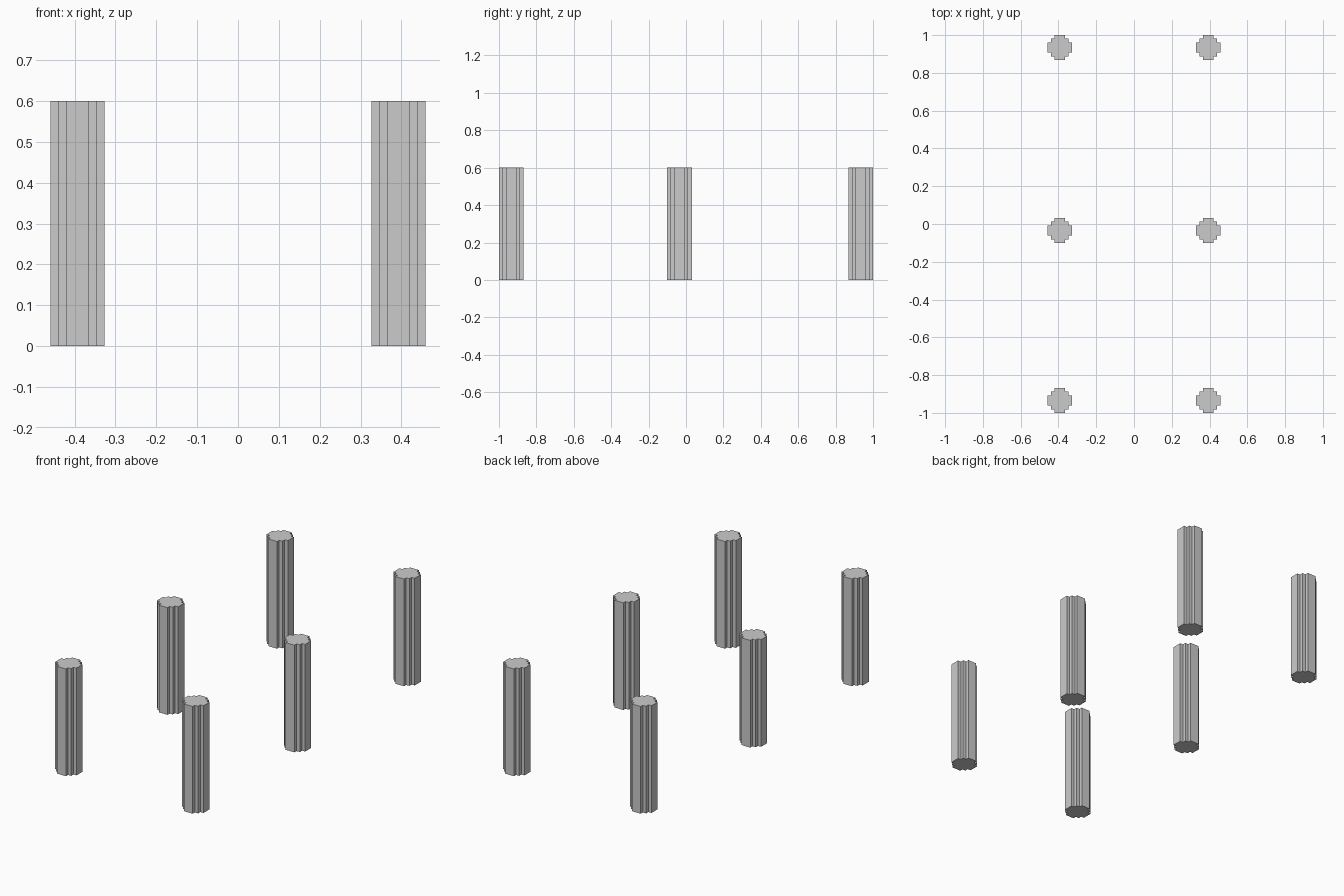
import bpy
import bmesh

if "Cube" in bpy.data.objects:
    bpy.data.objects.remove(bpy.data.objects["Cube"])

grey = bpy.data.materials.new("light_grey")
grey.diffuse_color = (0.6, 0.6, 0.6, 1)
grey.use_nodes = True
grey.node_tree.nodes["Principled BSDF"].inputs["Base Color"].default_value = grey.diffuse_color

HEIGHT = 0.6
A, B, C = 0.027, 0.047, 0.066  # stair-step offsets of the pillar section

# One quadrant of the stepped section, counter-clockwise from +x to +y
QUADRANT = [(C, A), (B, A), (B, B), (A, B), (A, C)]


def section():
    pts, quad = [], QUADRANT
    for _ in range(4):
        pts += quad
        quad = [(-y, x) for x, y in quad]
    return pts


# Shared stepped pillar mesh: extruded section
bm = bmesh.new()
base = bm.faces.new([bm.verts.new((x, y, 0)) for x, y in section()])
ext = bmesh.ops.extrude_face_region(bm, geom=[base], use_keep_orig=True)
top = [v for v in ext["geom"] if isinstance(v, bmesh.types.BMVert)]
bmesh.ops.translate(bm, verts=top, vec=(0, 0, HEIGHT))
bmesh.ops.recalc_face_normals(bm, faces=bm.faces)
mesh = bpy.data.meshes.new("stepped_pillar")
bm.to_mesh(mesh)
bm.free()
mesh.materials.append(grey)

# Six pillars in two rows
for side, x in (("left", -0.393), ("right", 0.393)):
    for row, y in (("front", -0.934), ("middle", -0.035), ("back", 0.934)):
        pillar = bpy.data.objects.new(f"{row}_{side}_pillar", mesh)
        pillar.location = (x, y, 0)
        bpy.context.collection.objects.link(pillar)
